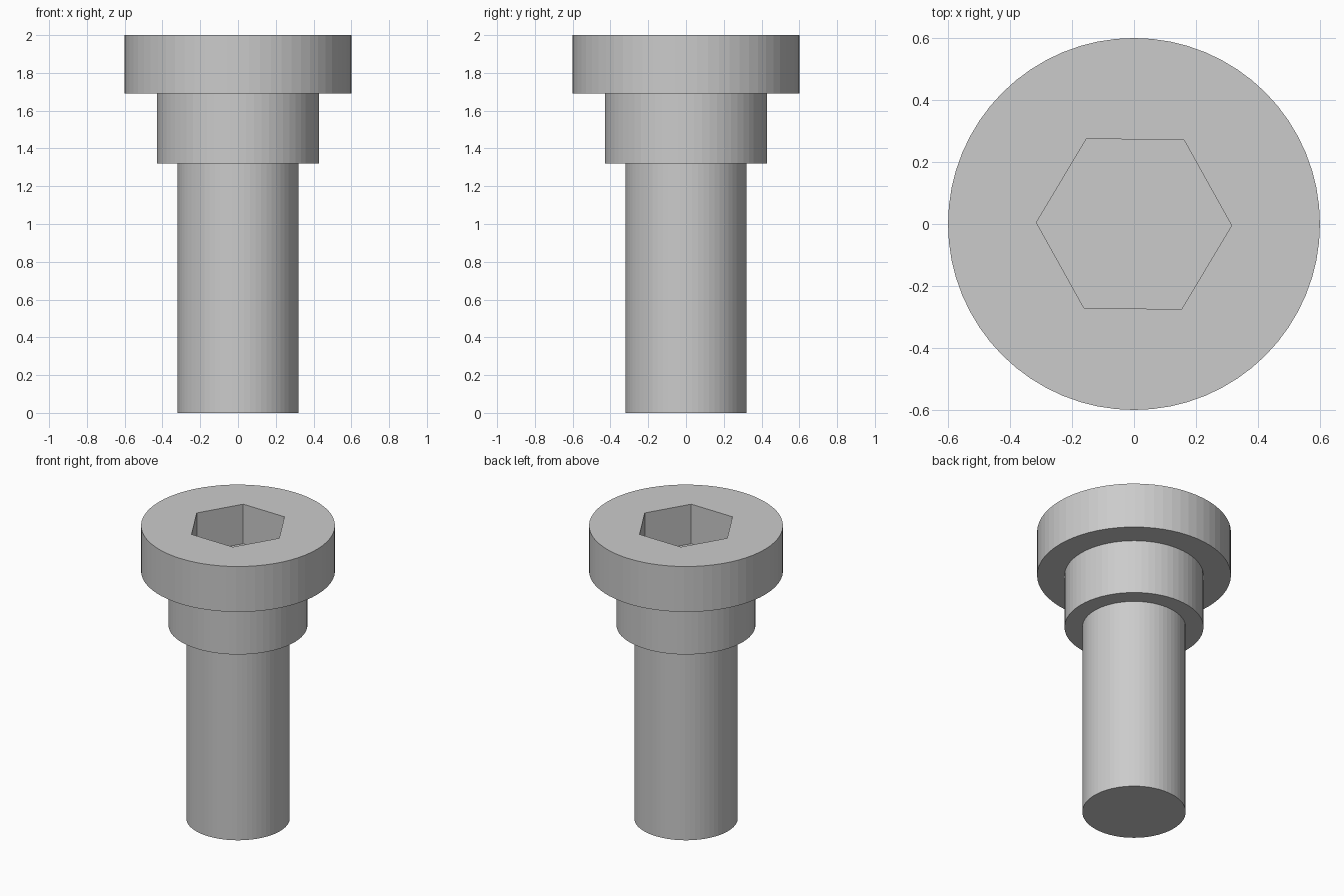
import bpy, bmesh, math

if "Cube" in bpy.data.objects:
    bpy.data.objects.remove(bpy.data.objects["Cube"])

SIDES = 64
HEX_R, HEX_TURN, FLOOR_Z = 0.315, math.radians(-0.9), 1.73


def ring(bm, radius, z, sides=SIDES, turn=0.0):
    """Closed loop of vertices around the z axis."""
    step = 2 * math.pi / sides
    return [bm.verts.new((radius * math.cos(i * step + turn),
                          radius * math.sin(i * step + turn), z))
            for i in range(sides)]


def solid(name, rings):
    """Skin a stack of (radius, z) rings into a closed solid."""
    sides, turn, profile = rings
    bm = bmesh.new()
    loops = [ring(bm, r, z, sides, turn) for r, z in profile]
    for a, b in zip(loops, loops[1:]):
        for i in range(sides):
            j = (i + 1) % sides
            bm.faces.new((a[i], a[j], b[j], b[i]))
    bm.faces.new(loops[0][::-1])
    bm.faces.new(loops[-1])
    bmesh.ops.recalc_face_normals(bm, faces=bm.faces[:])
    mesh = bpy.data.meshes.new(name)
    bm.to_mesh(mesh)
    bm.free()
    obj = bpy.data.objects.new(name, mesh)
    bpy.context.collection.objects.link(obj)
    return obj


# Stepped bolt: shaft, shoulder and head turned from one profile
bolt = solid("shoulder_bolt", (SIDES, 0.0, [
    (0.32, 0.0), (0.32, 1.32),
    (0.43, 1.32), (0.43, 1.69),
    (0.60, 1.69), (0.60, 2.0)]))

# Hexagonal key socket cut into the head
cutter = solid("hex_socket_cutter", (6, HEX_TURN, [
    (HEX_R, FLOOR_Z), (HEX_R, 2.2)]))
cutter.hide_render = True
cutter.hide_set(True)
cut = bolt.modifiers.new("hex_socket", "BOOLEAN")
cut.operation = "DIFFERENCE"
cut.solver = "EXACT"
cut.object = cutter
